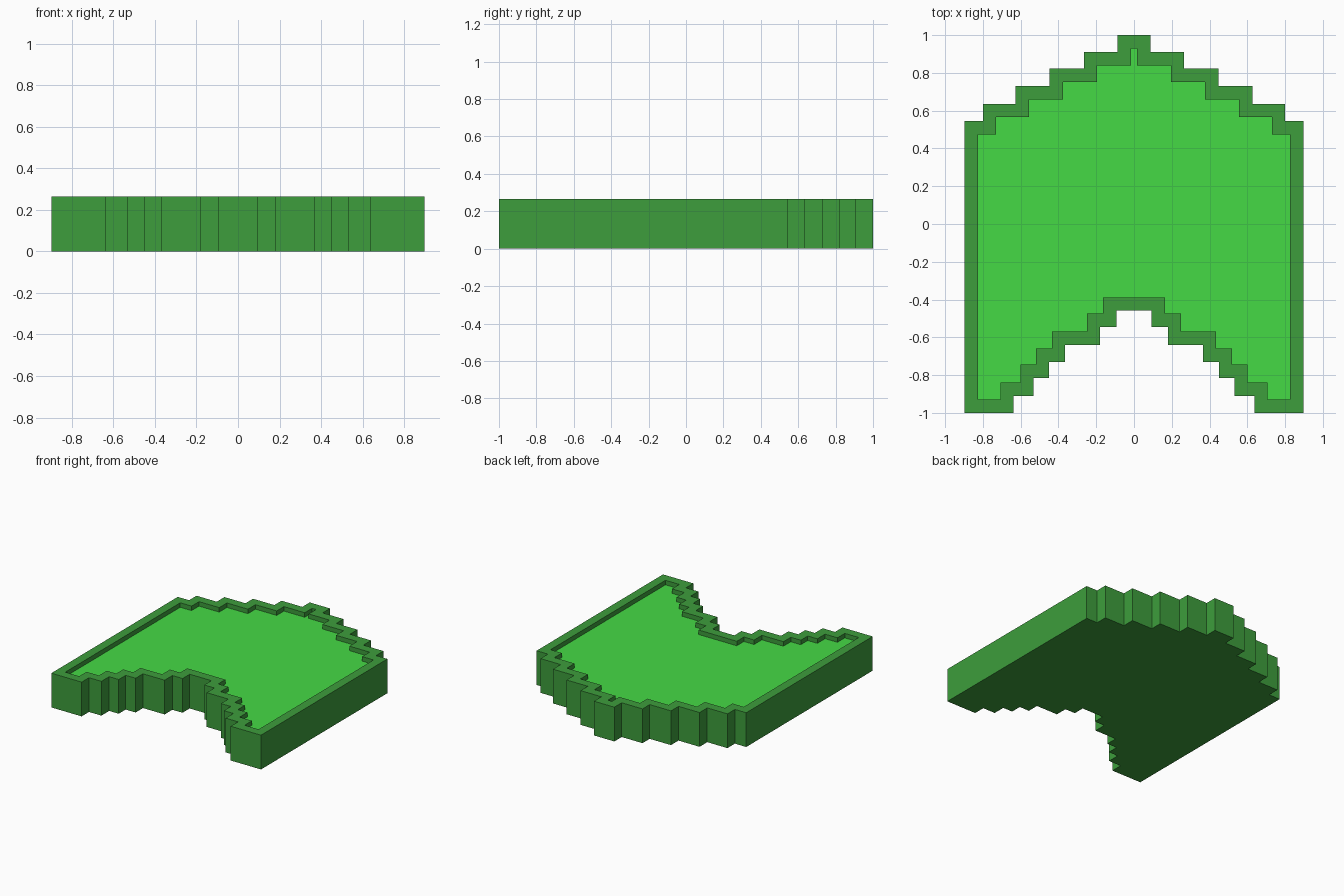
import bpy, bmesh

if "Cube" in bpy.data.objects:
    bpy.data.objects.remove(bpy.data.objects["Cube"])

HEIGHT, RIM, RECESS = 0.265, 0.07, 0.035


def material(name, rgb):
    mat = bpy.data.materials.new(name)
    mat.diffuse_color = (*rgb, 1)
    mat.use_nodes = True
    mat.node_tree.nodes["Principled BSDF"].inputs["Base Color"].default_value = mat.diffuse_color
    return mat


def staircase(xs, ys):
    """Right-angled steps: each tread end (x, y) is followed by a riser to the next y."""
    pts = []
    for i, x in enumerate(xs):
        pts.append((x, ys[i]))
        if i + 1 < len(ys):
            pts.append((x, ys[i + 1]))
    return pts


# Right half of the stepped outline: domed back edge, then notched front edge
back = staircase([0.087, 0.265, 0.447, 0.627, 0.80, 0.897],
                 [1.0, 0.91, 0.822, 0.73, 0.636, 0.545])
front = staircase([0.093, 0.18, 0.365, 0.45, 0.532, 0.638],
                  [-0.458, -0.545, -0.64, -0.73, -0.815, -0.91, -1.0])
right = back + [(0.897, -1.0)] + front[::-1]
outline = right + [(-x, y) for x, y in reversed(right)]

# Solid slab
bm = bmesh.new()
base = bm.faces.new([bm.verts.new((x, y, 0)) for x, y in outline])
base.normal_update()
if base.normal.z < 0:
    base.normal_flip()
lid = bmesh.ops.extrude_face_region(bm, geom=[base], use_keep_orig=True)
top = [g for g in lid["geom"] if isinstance(g, bmesh.types.BMFace)][0]
bmesh.ops.translate(bm, vec=(0, 0, HEIGHT), verts=top.verts[:])
bmesh.ops.recalc_face_normals(bm, faces=bm.faces[:])

# Rim of even width around a shallow recess with a bright floor
bmesh.ops.inset_region(bm, faces=[top], thickness=RIM, use_even_offset=True)
floor = bmesh.ops.extrude_discrete_faces(bm, faces=[top])["faces"][0]
bmesh.ops.translate(bm, vec=(0, 0, -RECESS), verts=floor.verts[:])
floor.material_index = 1
bmesh.ops.recalc_face_normals(bm, faces=bm.faces[:])

mesh = bpy.data.meshes.new("stepped_tray")
bm.to_mesh(mesh)
bm.free()
mesh.materials.append(material("dark_green", (0.047, 0.34, 0.045)))
mesh.materials.append(material("bright_green", (0.06, 0.70, 0.06)))
tray = bpy.data.objects.new("stepped_tray", mesh)
bpy.context.collection.objects.link(tray)
